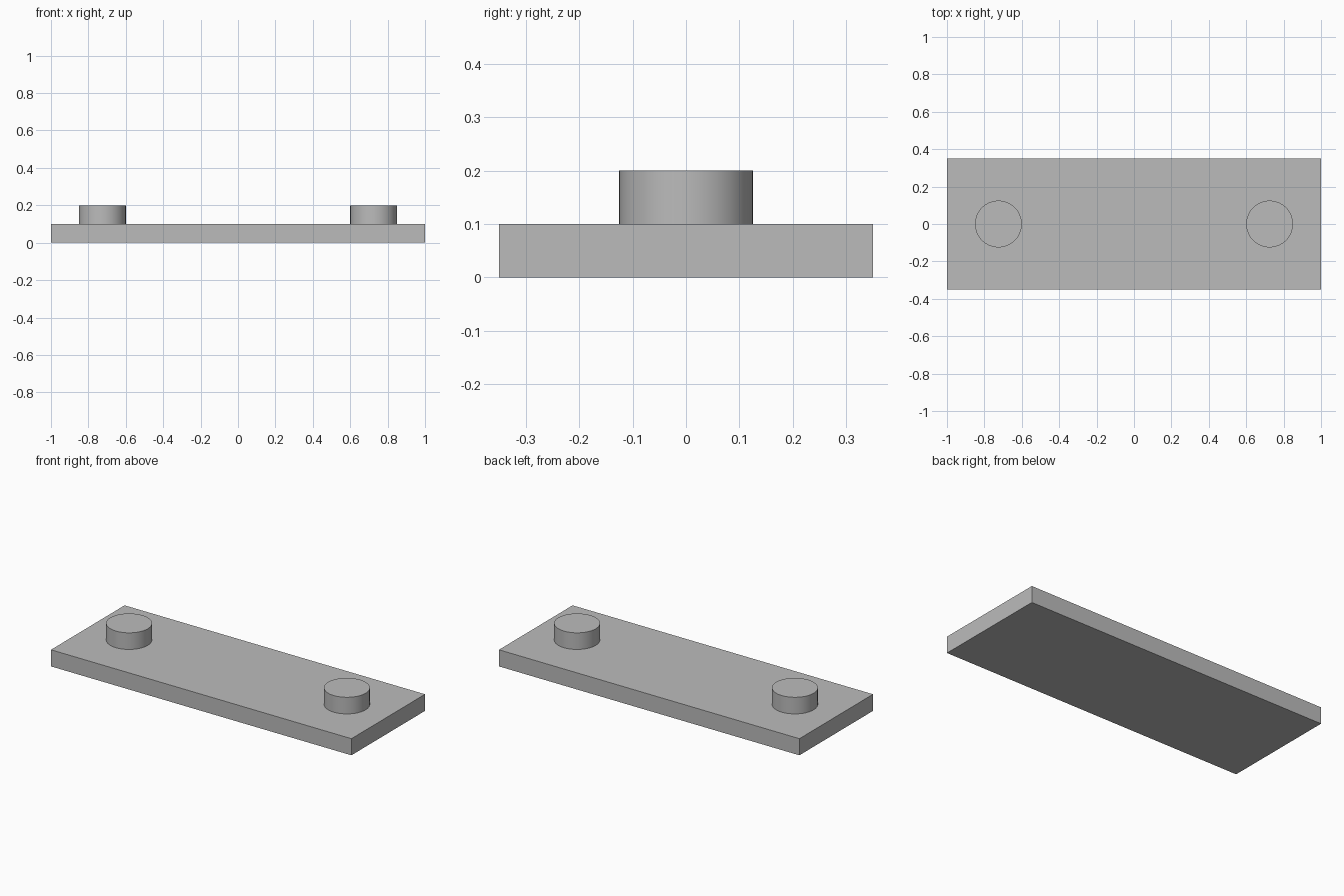
import bpy
import math

# Remove the default cube
cube = bpy.data.objects.get("Cube")
if cube:
    bpy.data.objects.remove(cube, do_unlink=True)

LENGTH, WIDTH, THICKNESS = 2.0, 0.7, 0.1
PEG_RADIUS, PEG_HEIGHT, PEG_X = 0.125, 0.1, 0.725

# Single plain grey
grey = bpy.data.materials.new("plain grey")
grey.use_nodes = True
colour = (0.5, 0.5, 0.5, 1)
grey.diffuse_color = colour
grey.node_tree.nodes["Principled BSDF"].inputs["Base Color"].default_value = colour


def finish(name):
    obj = bpy.context.object
    obj.name = name
    obj.data.materials.append(grey)
    return obj


# Flat base plate
bpy.ops.mesh.primitive_cube_add(size=1, location=(0, 0, THICKNESS / 2))
plate = finish("base_plate")
plate.scale = (LENGTH, WIDTH, THICKNESS)
bpy.ops.object.transform_apply(location=False, rotation=False, scale=True)

# Round pegs near each end, standing on the plate
for side, name in ((1, "left_peg"), (-1, "right_peg")):
    bpy.ops.mesh.primitive_cylinder_add(
        vertices=64, radius=PEG_RADIUS, depth=PEG_HEIGHT,
        location=(side * PEG_X, 0, THICKNESS + PEG_HEIGHT / 2))
    finish(name)
    bpy.ops.object.shade_smooth_by_angle(angle=math.radians(30))
